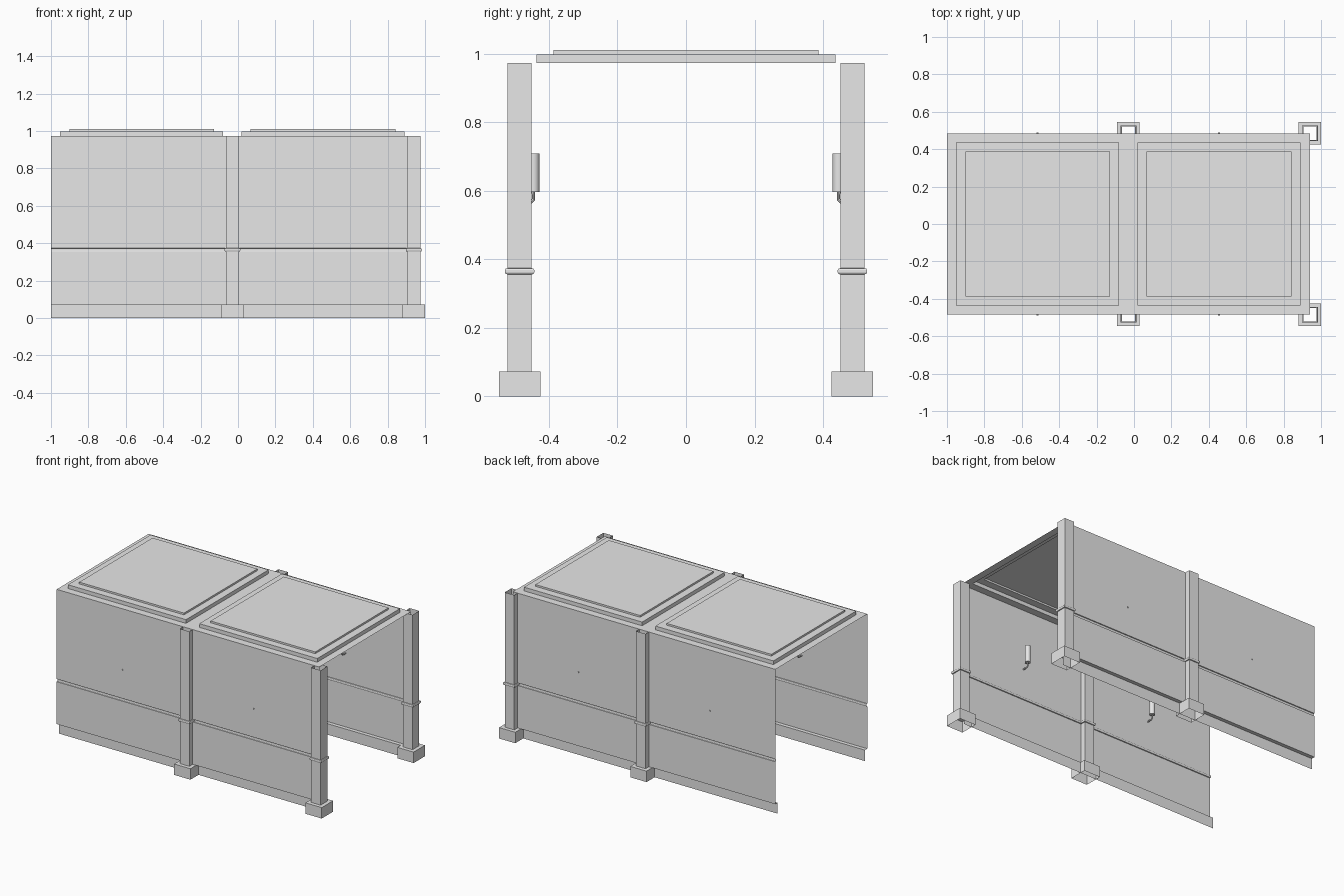
import bpy, bmesh

cube = bpy.data.objects.get("Cube")
if cube:
    bpy.data.objects.remove(cube, do_unlink=True)

grey = bpy.data.materials.new("plain_grey")
grey.use_nodes = True
grey.diffuse_color = (0.8, 0.8, 0.8, 1)
grey.node_tree.nodes["Principled BSDF"].inputs["Base Color"].default_value = (0.8, 0.8, 0.8, 1)

BAY = 0.97                        # length of one square bay
WALL_Y = BAY / 2                  # wall planes and column centres
X0, X1 = -1.0, -1.0 + 2 * BAY     # ends of the walls
BASE_TOP, TOP = 0.073, 0.973

# Rounded trim: (how far it stands out, height)
TRIM = [(0, 0.356), (0.0055, 0.357), (0.0075, 0.361),
        (0.0075, 0.369), (0.0055, 0.373), (0, 0.374)]


def finish(bm, name):
    mesh = bpy.data.meshes.new(name)
    bm.to_mesh(mesh)
    bm.free()
    mesh.materials.append(grey)
    obj = bpy.data.objects.new(name, mesh)
    bpy.context.collection.objects.link(obj)
    return obj


def square_loft(name, cx, cy, rings, cap=False, flip=False):
    """Join square rings given as (half width, height)."""
    bm = bmesh.new()
    loops = [[bm.verts.new((cx + sx * h, cy + sy * h, z))
              for sx, sy in ((-1, -1), (1, -1), (1, 1), (-1, 1))]
             for h, z in rings]
    for a, b in zip(loops, loops[1:]):
        for i in range(4):
            j = (i + 1) % 4
            bm.faces.new((a[i], a[j], b[j], b[i]))
    if cap:
        bm.faces.new(loops[-1])
    if flip:
        bmesh.ops.reverse_faces(bm, faces=bm.faces[:])
    return finish(bm, name)


def wall_strip(name, side, profile):
    """Sweep a profile of (inward offset, height) along the wall."""
    bm = bmesh.new()
    rows = [[bm.verts.new((x, side * (WALL_Y - d), z)) for x in (X0, X1)]
            for d, z in profile]
    for (a, b), (c, d) in zip(rows, rows[1:]):
        face = bm.faces.new((a, b, d, c))
        if side < 0:
            face.normal_flip()
    return finish(bm, name)


def smooth(obj):
    bpy.ops.object.select_all(action='DESELECT')
    obj.select_set(True)
    bpy.context.view_layer.objects.active = obj
    bpy.ops.object.shade_smooth_by_angle()


def wall_lamp(label, x, side):
    # Upright tube
    y = side * 0.445
    bpy.ops.mesh.primitive_cylinder_add(vertices=20, radius=0.0175, depth=0.112,
                                        location=(x, y, 0.652))
    tube = bpy.context.object
    tube.name = "lamp_tube_" + label
    tube.data.materials.append(grey)
    smooth(tube)
    # Bent arm that runs down from the tube and through the wall
    curve = bpy.data.curves.new("lamp_arm_" + label, 'CURVE')
    curve.dimensions = '3D'
    curve.bevel_depth = 0.005
    curve.bevel_resolution = 2
    curve.use_fill_caps = True
    path = [(y, 0.6), (y, 0.574), (y + side * 0.008, 0.566), (side * 0.49, 0.566)]
    spline = curve.splines.new('POLY')
    spline.points.add(len(path) - 1)
    for point, (py, pz) in zip(spline.points, path):
        point.co = (x, py, pz, 1)
    curve.materials.append(grey)
    arm = bpy.data.objects.new("lamp_arm_" + label, curve)
    bpy.context.collection.objects.link(arm)
    bpy.ops.object.select_all(action='DESELECT')
    arm.select_set(True)
    bpy.context.view_layer.objects.active = arm
    bpy.ops.object.convert(target='MESH')
    smooth(bpy.context.object)


for side, side_name in ((-1, "front"), (1, "back")):
    # Walls: skirting board, lower panel, trim, upper panel
    wall_strip(side_name + "_skirting", side, [(0.025, 0), (0.025, BASE_TOP), (0, BASE_TOP)])
    wall_strip(side_name + "_lower_wall", side, [(0, BASE_TOP), TRIM[0]])
    wall_strip(side_name + "_wall_trim", side, TRIM)
    wall_strip(side_name + "_upper_wall", side, [TRIM[-1], (0, TOP)])

    for i, bay_name in enumerate(("right", "left")):
        label = side_name + "_" + bay_name
        cx, cy = X0 + BAY * (i + 1), side * WALL_Y
        # Hollow column with plinth and trim ring
        square_loft("column_plinth_" + label, cx, cy,
                    [(0.06, 0), (0.06, BASE_TOP), (0.035, BASE_TOP)])
        square_loft("column_shaft_" + label, cx, cy, [(0.035, BASE_TOP), (0.035, TOP)])
        square_loft("column_trim_" + label, cx, cy, [(0.035 + d, z) for d, z in TRIM])
        wall_lamp(label, X0 + BAY * (i + 0.5), side)

# Stepped, recessed ceiling over each bay
for i, bay_name in enumerate(("right", "left")):
    square_loft("ceiling_" + bay_name, X0 + BAY * (i + 0.5), 0,
                [(BAY / 2, TOP), (0.436, TOP), (0.436, 0.998),
                 (0.387, 0.998), (0.387, 1.01)], cap=True, flip=True)
